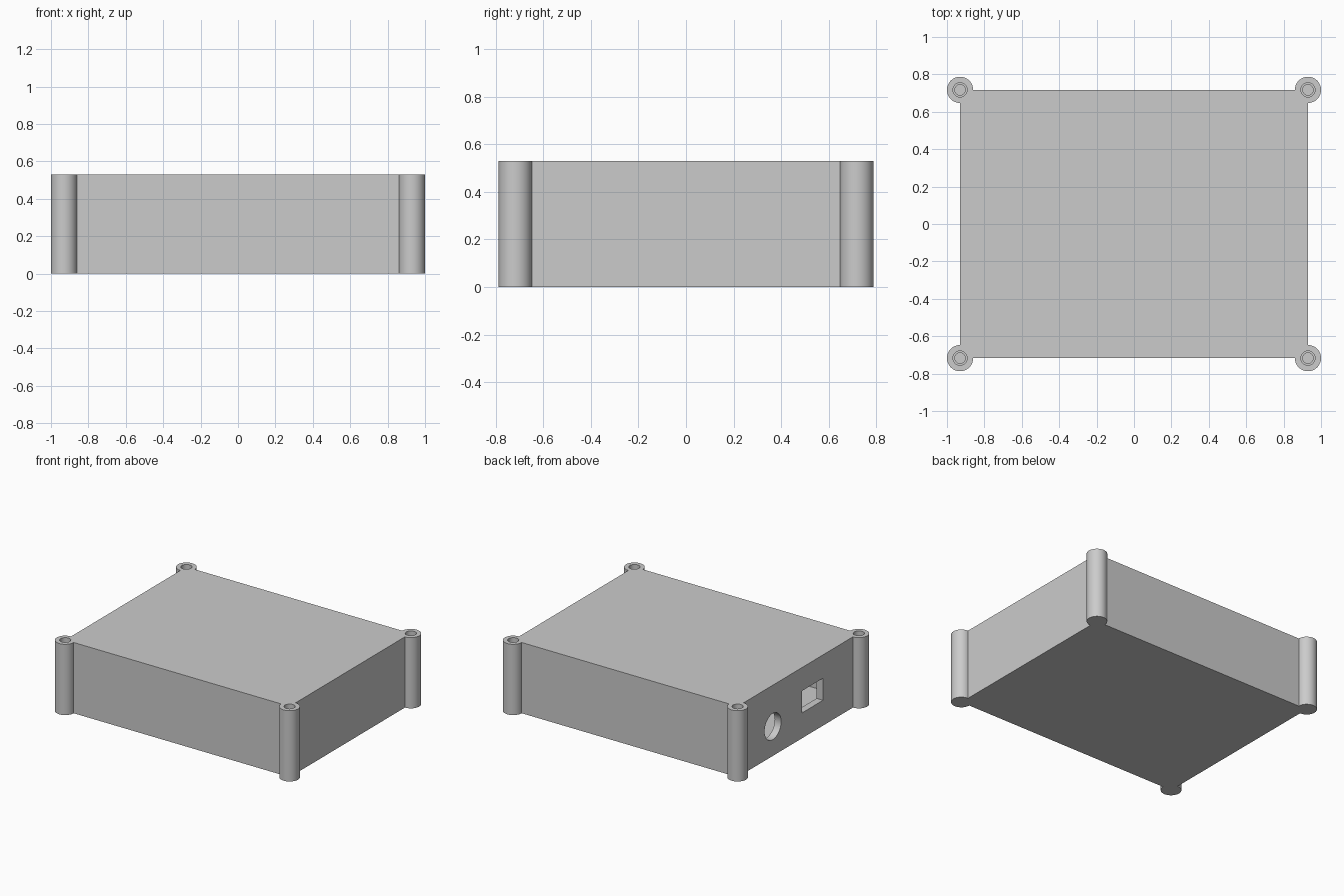
import bpy, bmesh, math

if "Cube" in bpy.data.objects:
    bpy.data.objects.remove(bpy.data.objects["Cube"])

HX, HY, H = 0.93, 0.717, 0.53   # post centres and height
R, WALL = 0.07, 0.053           # post radius, wall thickness

grey = bpy.data.materials.new("light grey")
grey.diffuse_color = (0.6, 0.6, 0.6, 1)
grey.use_nodes = True
grey.node_tree.nodes["Principled BSDF"].inputs["Base Color"].default_value = grey.diffuse_color


def prism(name, points, z0, z1):
    """Extrude a flat outline upward into a closed solid."""
    bm = bmesh.new()
    face = bm.faces.new([bm.verts.new((x, y, z0)) for x, y in points])
    top = bmesh.ops.extrude_face_region(bm, geom=[face])["geom"]
    bmesh.ops.translate(bm, vec=(0, 0, z1 - z0),
                        verts=[v for v in top if isinstance(v, bmesh.types.BMVert)])
    bmesh.ops.recalc_face_normals(bm, faces=bm.faces)
    mesh = bpy.data.meshes.new(name)
    bm.to_mesh(mesh)
    bm.free()
    mesh.materials.append(grey)
    ob = bpy.data.objects.new(name, mesh)
    bpy.context.collection.objects.link(ob)
    return ob


def arc(cx, cy, r, a0, a1, n):
    return [(cx + r * math.cos(math.radians(a0 + (a1 - a0) * i / n)),
             cy + r * math.sin(math.radians(a0 + (a1 - a0) * i / n))) for i in range(n + 1)]


def circle(cx, cy, r, n=48):
    return arc(cx, cy, r, 0, 360, n)[:-1]


def rect(x0, x1, y0, y1):
    return [(x0, y0), (x1, y0), (x1, y1), (x0, y1)]


# Case: rectangle with a round screw post at each corner
corners = [(1, 1, 45), (-1, 1, 135), (-1, -1, 225), (1, -1, 315)]
outline = []
for sx, sy, a in corners:
    outline += arc(sx * HX, sy * HY, R, a - 135, a + 135, 48)
case = prism("case", outline, 0, H)

# Hollow interior
cutters = [prism("cavity_cutter", rect(-HX + WALL, HX - WALL, -HY + WALL, HY - WALL),
                 WALL, H - WALL)]

# Stepped screw holes in the posts
for sx, sy, _ in corners:
    cutters.append(prism("screw_head_cutter", circle(sx * HX, sy * HY, 0.038), H - WALL, H + 0.05))
    cutters.append(prism("screw_hole_cutter", circle(sx * HX, sy * HY, 0.028), WALL, H - WALL + 0.02))

# Square and round ports in the left wall
cutters.append(prism("square_port_cutter", rect(-HX - 0.05, -HX + 0.1, -0.293, -0.044), 0.19, 0.355))
port = prism("round_port_cutter", circle(0, 0, 0.098), -0.05, 0.1)
port.rotation_euler = (0, math.pi / 2, 0)
port.location = (-HX, 0.30, 0.22)
cutters.append(port)

bpy.context.view_layer.update()
bpy.context.view_layer.objects.active = case
case.select_set(True)
for c in cutters:
    mod = case.modifiers.new("cut", 'BOOLEAN')
    mod.operation = 'DIFFERENCE'
    mod.solver = 'EXACT'
    mod.object = c
    bpy.ops.object.modifier_apply(modifier=mod.name)
for c in cutters:
    bpy.data.objects.remove(c)

bpy.ops.object.shade_smooth_by_angle(angle=math.radians(30))
